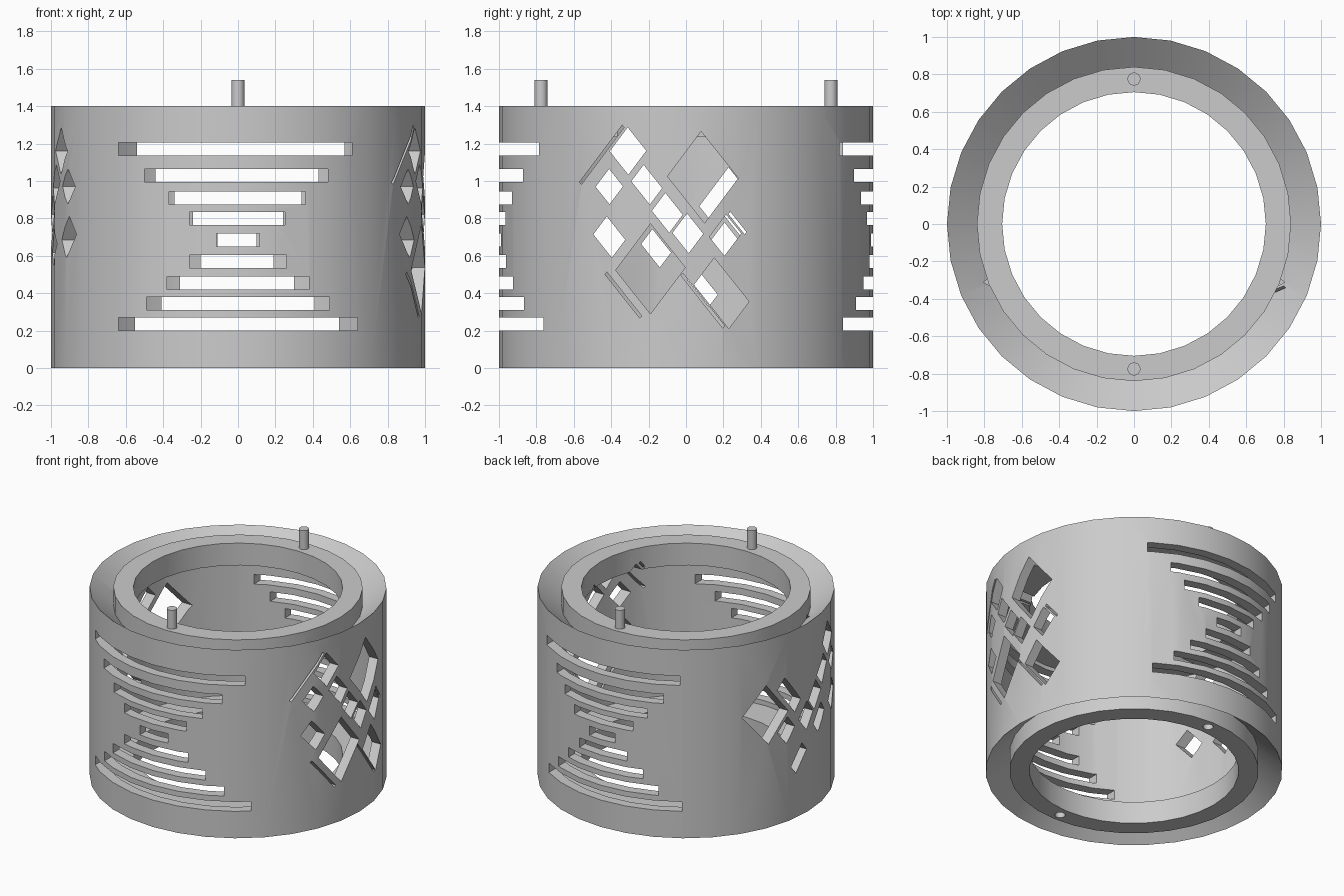
import bpy, bmesh, math
from mathutils import Vector

cube = bpy.data.objects.get("Cube")
if cube:
    bpy.data.objects.remove(cube)

grey = bpy.data.materials.new("plain_grey")
grey.use_nodes = True
GREY = (0.6, 0.6, 0.6, 1)
grey.diffuse_color = GREY
grey.node_tree.nodes["Principled BSDF"].inputs["Base Color"].default_value = GREY


def finish(name, bm):
    bmesh.ops.recalc_face_normals(bm, faces=bm.faces)
    mesh = bpy.data.meshes.new(name)
    bm.to_mesh(mesh)
    bm.free()
    mesh.materials.append(grey)
    ob = bpy.data.objects.new(name, mesh)
    bpy.context.collection.objects.link(ob)
    return ob


def select(ob):
    bpy.ops.object.select_all(action='DESELECT')
    ob.select_set(True)
    bpy.context.view_layer.objects.active = ob


def lathe(name, profile, segments):
    bm = bmesh.new()
    rings = []
    for i in range(segments):
        a = 2 * math.pi * i / segments
        rings.append([bm.verts.new((r * math.cos(a), r * math.sin(a), z)) for r, z in profile])
    n = len(profile)
    for i in range(segments):
        p, q = rings[i], rings[(i + 1) % segments]
        for j in range(n):
            k = (j + 1) % n
            bm.faces.new((p[j], q[j], q[k], p[k]))
    return finish(name, bm)


def prism(bm, outline, offset):
    base = bm.faces.new([bm.verts.new(p) for p in outline])
    ext = bmesh.ops.extrude_face_region(bm, geom=[base])
    moved = [v for v in ext["geom"] if isinstance(v, bmesh.types.BMVert)]
    bmesh.ops.translate(bm, verts=moved, vec=offset)


def rod(bm, y, z0, z1, radius):
    ring = [(radius * math.cos(t * math.pi / 8), y + radius * math.sin(t * math.pi / 8), z0)
            for t in range(16)]
    prism(bm, ring, (0, 0, z1 - z0))


def slot(bm, x0, x1, z, side):
    h = 0.035
    y = side * 0.4
    prism(bm, [(x0, y, z - h), (x1, y, z - h), (x1, y, z + h), (x0, y, z + h)], (0, side * 0.8, 0))


# slanted lattice directions for the diamond openings
DOWN_RIGHT = Vector((0, 0.62, -0.78))
DOWN_LEFT = Vector((0, -0.6, -0.8))


def diamond(bm, side, y, z, p, q):
    c = Vector((side * 0.6, y, z))
    a, b = DOWN_RIGHT * p, DOWN_LEFT * q
    prism(bm, [c + a + b, c + a - b, c - a - b, c - a + b], (side * 0.6, 0, 0))


# thin-walled drum with an inner collar and a sloped groove at each end
HEIGHT = 1.4
top = [(1, 1.4), (0.84, 1.265), (0.84, 1.4), (0.705, 1.4), (0.705, 1.235), (0.93, 1.235)]
bottom = [(r, HEIGHT - z) for r, z in reversed(top)]
drum = lathe("drum", top + bottom, 32)

# horizontal slots: height, front left, front right, back left, back right
slots = [
    (1.17, -0.64, 0.61, -0.54, 0.57), (1.03, -0.5, 0.48, -0.44, 0.43),
    (0.91, -0.37, 0.36, -0.34, 0.34), (0.8, -0.26, 0.25, -0.24, 0.24),
    (0.685, -0.115, 0.115, -0.11, 0.1), (0.57, -0.26, 0.26, -0.2, 0.19),
    (0.455, -0.38, 0.38, -0.31, 0.3), (0.345, -0.49, 0.49, -0.41, 0.41),
    (0.235, -0.64, 0.64, -0.55, 0.54)]
# diamonds shared by both sides: y, z, half lengths along the two lattice directions
shared = [
    (-0.31, 1.16, 0.08, 0.08), (-0.41, 0.97, 0.06, 0.06), (-0.21, 0.98, 0.08, 0.055),
    (-0.1, 0.83, 0.075, 0.06), (0.01, 0.72, 0.07, 0.065), (-0.41, 0.7, 0.08, 0.06)]
left_only = [
    (0.09, 1.02, 0.16, 0.15), (0.21, 0.71, 0.065, 0.075), (-0.19, 0.53, 0.15, 0.155),
    (0.19, 0.4, 0.15, 0.09), (-0.45, 1.14, 0.008, 0.19), (-0.335, 0.39, 0.15, 0.008),
    (0.09, 0.36, 0.18, 0.008), (0.275, 0.775, 0.07, 0.008)]
right_only = [
    (0.37, 0.84, 0.13, 0.15), (0.18, 0.93, 0.05, 0.13), (0.21, 0.68, 0.065, 0.06),
    (-0.16, 0.64, 0.08, 0.05), (0.09, 0.43, 0.09, 0.04)]

bm = bmesh.new()
for z, f0, f1, b0, b1 in slots:
    slot(bm, f0, f1, z, -1)
    slot(bm, b0, b1, z, 1)
for d in shared + left_only:
    diamond(bm, 1, *d)
for d in shared + right_only:
    diamond(bm, -1, *d)
for y in (-0.775, 0.775):
    rod(bm, y, -0.1, 0.1, 0.035)
cutter = finish("opening_cutter", bm)
cutter.hide_render = True

mod = drum.modifiers.new("openings", 'BOOLEAN')
mod.operation = 'DIFFERENCE'
mod.solver = 'EXACT'
mod.use_self = True
mod.object = cutter
select(drum)
bpy.ops.object.modifier_apply(modifier=mod.name)
bpy.data.objects.remove(cutter)
bpy.ops.object.shade_smooth_by_angle(angle=math.radians(30))

# locating pegs on the top collar
for name, y in (("front_peg", -0.775), ("back_peg", 0.775)):
    bm = bmesh.new()
    rod(bm, y, 1.3, 1.54, 0.035)
    select(finish(name, bm))
    bpy.ops.object.shade_smooth_by_angle(angle=math.radians(30))
